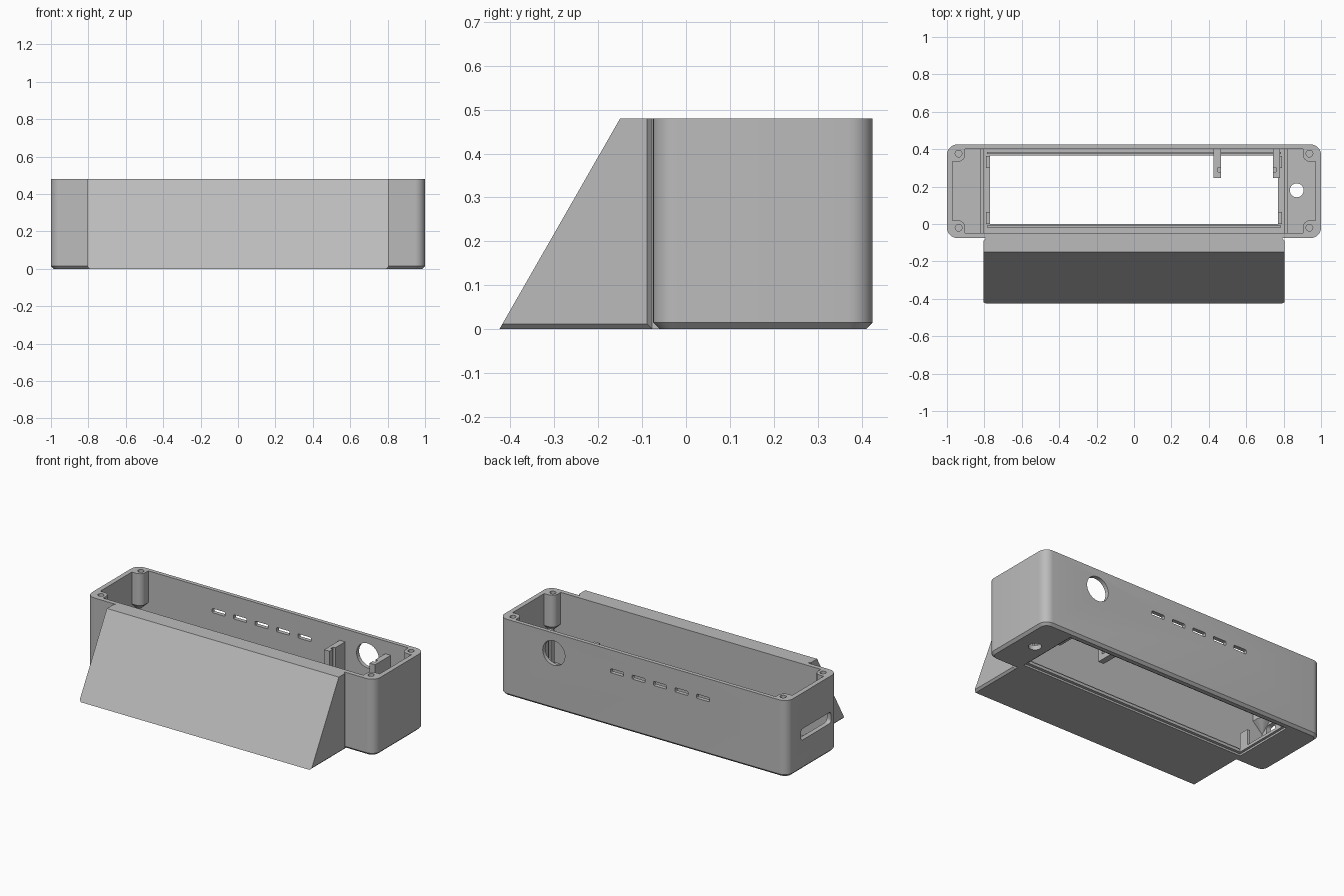
import bpy, bmesh
from math import cos, sin, pi, radians

if "Cube" in bpy.data.objects:
    bpy.data.objects.remove(bpy.data.objects["Cube"], do_unlink=True)

grey = bpy.data.materials.new("light grey plastic")
GREY = (0.5, 0.5, 0.5, 1)
grey.diffuse_color = GREY
grey.use_nodes = True
grey.node_tree.nodes["Principled BSDF"].inputs["Base Color"].default_value = GREY

HEIGHT, FLOOR = 0.48, 0.03


def loft(name, rings):
    """Closed solid through rings that share one point count."""
    bm = bmesh.new()
    loops = [[bm.verts.new(p) for p in ring] for ring in rings]
    n = len(loops[0])
    for a, b in zip(loops, loops[1:]):
        for i in range(n):
            j = (i + 1) % n
            bm.faces.new((a[i], a[j], b[j], b[i]))
    bm.faces.new(loops[0])
    bm.faces.new(loops[-1])
    bmesh.ops.recalc_face_normals(bm, faces=bm.faces)
    mesh = bpy.data.meshes.new(name)
    bm.to_mesh(mesh)
    bm.free()
    mesh.materials.append(grey)
    obj = bpy.data.objects.new(name, mesh)
    bpy.context.collection.objects.link(obj)
    return obj


def rounded(u0, u1, v0, v1, r, steps=8):
    """Rounded rectangle outline in two coordinates."""
    pts = []
    centres = ((u1 - r, v1 - r), (u0 + r, v1 - r), (u0 + r, v0 + r), (u1 - r, v0 + r))
    for k, (cu, cv) in enumerate(centres):
        for s in range(steps + 1):
            t = (k + s / steps) * pi / 2
            pts.append((cu + r * cos(t), cv + r * sin(t)))
    return pts


def slab(name, x0, x1, y0, y1, z0, z1):
    ring = ((x0, y0), (x1, y0), (x1, y1), (x0, y1))
    return loft(name, [[(x, y, z) for x, y in ring] for z in (z0, z1)])


def bar(name, axis, a, b, outline):
    """Outline extruded along x, y or z from a to b."""
    place = {"x": lambda u, v, w: (w, u, v),
             "y": lambda u, v, w: (u, w, v),
             "z": lambda u, v, w: (u, v, w)}[axis]
    return loft(name, [[place(u, v, w) for u, v in outline] for w in (a, b)])


def circle(u, v, r, n=32):
    return [(u + r * cos(2 * pi * i / n), v + r * sin(2 * pi * i / n)) for i in range(n)]


def cut(obj, cutters):
    bpy.context.view_layer.objects.active = obj
    for c in cutters:
        c.hide_render = True
        mod = obj.modifiers.new("cut", "BOOLEAN")
        mod.operation, mod.solver, mod.object = "DIFFERENCE", "EXACT", c
        bpy.ops.object.modifier_apply(modifier=mod.name)
        bpy.data.objects.remove(c, do_unlink=True)


def smooth(obj):
    bpy.ops.object.select_all(action="DESELECT")
    obj.select_set(True)
    bpy.context.view_layer.objects.active = obj
    bpy.ops.object.shade_smooth_by_angle(angle=radians(30))


# Open case with rounded uprights and a chamfered base
sections = ((0.015, 0, 0.04), (0, 0.015, 0.055), (0, HEIGHT, 0.055))
case = loft("case", [[(x, y, z) for x, y in
                      rounded(-1 + i, 1 - i, -0.075 + i, 0.425 - i, r)]
                     for i, z, r in sections])
cutters = [
    slab("cavity", -0.97, 0.97, -0.047, 0.4, FLOOR, 0.6),
    slab("base_opening", -0.77, 0.77, 0, 0.365, -0.1, 0.1),
    slab("base_recess", -0.785, 0.785, -0.018, 0.383, -0.1, 0.012),
    bar("base_hole", "z", -0.1, 0.1, circle(0.87, 0.18, 0.037)),
    bar("back_hole", "y", 0.35, 0.5, circle(0.62, 0.355, 0.077, 48)),
    bar("end_slot", "x", -1.1, -0.93, rounded(-0.01, 0.29, 0.185, 0.255, 0.02, 4)),
]
for k in range(5):
    x = -0.415 + 0.149 * k
    cutters.append(bar("vent", "y", 0.35, 0.5,
                       rounded(x - 0.045, x + 0.045, 0.337, 0.363, 0.006, 3)))
cut(case, cutters)
smooth(case)

# Corner screw posts, tapering into the corner at the bottom
for sx, side in ((-1, "right"), (1, "left")):
    for sy, end, wall, hole_y in ((-1, "front", -0.05, -0.02), (1, "back", 0.403, 0.376)):
        def post_ring(size, z):
            r = size * 0.55
            arc = [(size - r + r * cos(t * pi / 16), size - r + r * sin(t * pi / 16))
                   for t in range(9)]
            return [(sx * (0.973 - u), wall - sy * v, z)
                    for u, v in [(0, 0), (size, 0)] + arc + [(0, size)]]
        post = loft(f"{end}_{side}_post", [post_ring(0.005, 0.22), post_ring(0.07, 0.28),
                                           post_ring(0.07, HEIGHT)])
        cut(post, [bar("screw_hole", "z", 0.32, 0.6, circle(sx * 0.938, hole_y, 0.018, 24))])
        smooth(post)

    # Floor rib and spring clips beside the base opening
    a, b = sorted((sx * 0.803, sx * 0.82))
    slab(f"{side}_floor_rib", a, b, -0.05, 0.403, FLOOR - 0.005, 0.05)
    a, b = sorted((sx * 0.77, sx * 0.79))
    for end, y in (("front", 0.0), ("back", 0.3)):
        slab(f"{end}_{side}_clip", a, b, y, y + 0.063, FLOOR - 0.005, 0.13)

# Low lip along the long sides of the opening
for name, y in (("front_lip", -0.02), ("back_lip", 0.373)):
    slab(name, -0.785, 0.785, y, y + 0.012, FLOOR - 0.005, 0.04)

# Pair of board holders on the back wall, each with a groove
for name, x, groove in (("inner_holder", 0.426, 0.448), ("outer_holder", 0.742, 0.735)):
    holder = slab(name, x, x + 0.038, 0.245, 0.403, FLOOR - 0.005, 0.4)
    cut(holder, [slab("groove", groove, groove + 0.023, 0.277, 0.303, 0.06, 0.5)])

# Solid sloping front with chamfered base sides and rear uprights
profile = ((-0.425, 0), (-0.06, 0), (-0.06, HEIGHT), (-0.15, HEIGHT))
wedge = bar("sloping_front", "x", -0.805, 0.805, profile)
c = 0.012
for s in (-1, 1):
    x = s * 0.805
    # Triangular strips removed along the two edges
    cut(wedge, [
        bar("base_chamfer", "y", -0.6, 0.1, ((x + s * c, -c), (x - 2 * s * c, -c), (x + s * c, 2 * c))),
        bar("rear_chamfer", "z", -0.1, 0.6,
            ((x - s * c, -0.05), (x - s * c, -0.077), (x, -0.089), (x + s * c, -0.089), (x + s * c, -0.05))),
    ])
